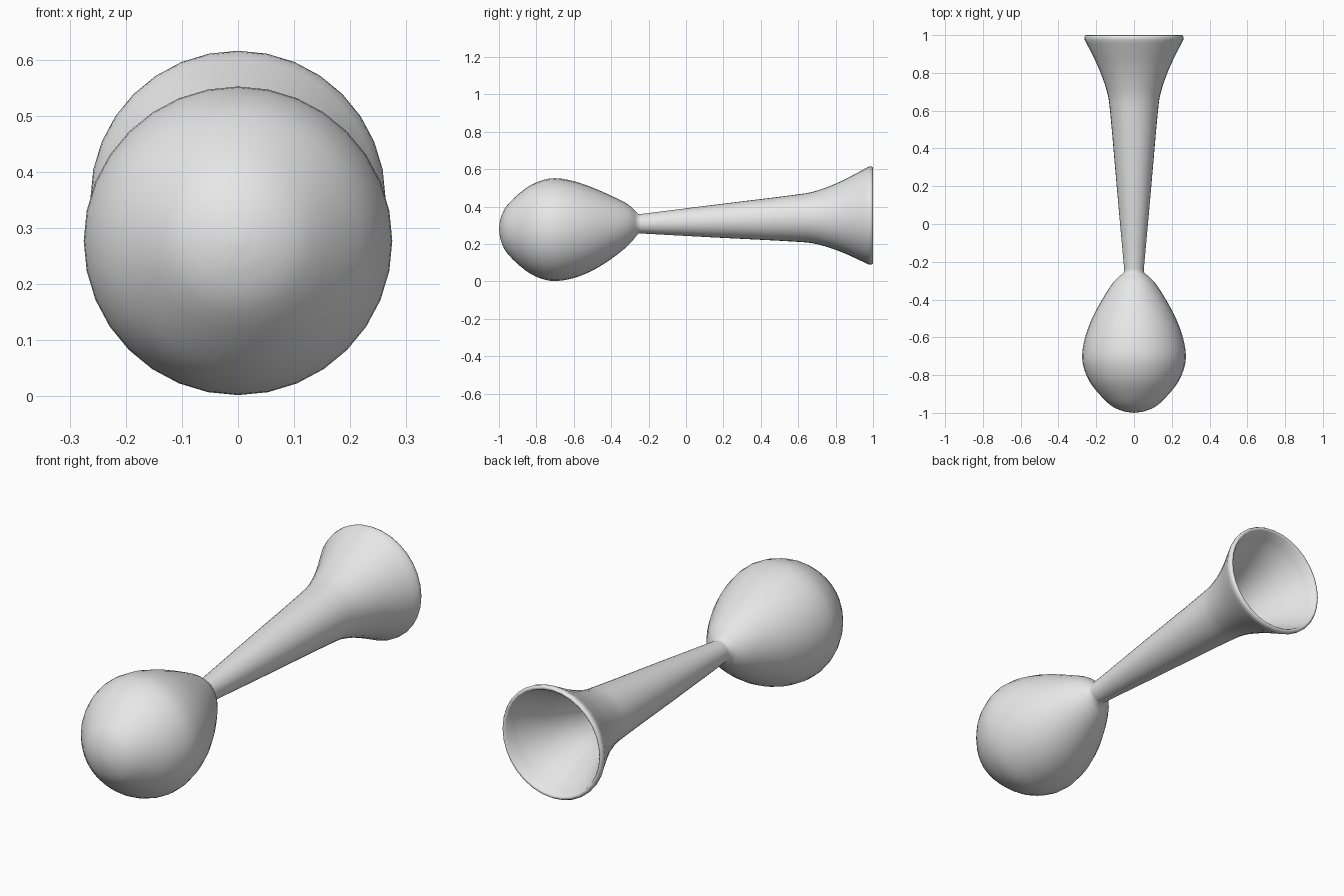
import bpy, bmesh, math
from mathutils import Vector

cube = bpy.data.objects.get("Cube")
if cube:
    bpy.data.objects.remove(cube)

SIDES = 32

# One pale grey for the whole body
grey = bpy.data.materials.new("pale_grey")
grey.use_nodes = True
colour = (0.8, 0.8, 0.8, 1)
grey.diffuse_color = colour
grey.node_tree.nodes["Principled BSDF"].inputs["Base Color"].default_value = colour


def smooth(points, steps=3):
    """Pass a Catmull-Rom curve through the points."""
    pts = [Vector(p) for p in points]
    pts = [2 * pts[0] - pts[1]] + pts + [2 * pts[-1] - pts[-2]]
    out = []
    for a, b, c, d in zip(pts, pts[1:], pts[2:], pts[3:]):
        for i in range(steps):
            t = i / steps
            out.append(b + 0.5 * t * (c - a + t * (2 * a - 5 * b + 4 * c - d
                                                   + t * (3 * (b - c) + d - a))))
    return out + [pts[-2]]


def loft(name, rings):
    """Skin upright circles given as (y, radius, centre height); zero radius is a tip."""
    bm = bmesh.new()
    loops = []
    for y, r, z in rings:
        if r < 1e-4:
            loops.append([bm.verts.new((0, y, z))] * SIDES)
            continue
        angles = [2 * math.pi * i / SIDES for i in range(SIDES)]
        loops.append([bm.verts.new((r * math.sin(a), y, z + r * math.cos(a))) for a in angles])
    for low, high in zip(loops, loops[1:]):
        for i in range(SIDES):
            j = (i + 1) % SIDES
            corners = dict.fromkeys((low[i], low[j], high[j], high[i]))
            bm.faces.new(list(corners)).smooth = True
    bmesh.ops.recalc_face_normals(bm, faces=bm.faces)
    mesh = bpy.data.meshes.new(name)
    bm.to_mesh(mesh)
    bm.free()
    mesh.materials.append(grey)
    obj = bpy.data.objects.new(name, mesh)
    bpy.context.collection.objects.link(obj)
    return obj


def axis(y):
    return 0.317 + 0.036 * y


# Squeeze bulb, from its rounded front tip to the neck
bulb = smooth([(-1, 0, 0.28), (-0.99, 0.06, 0.28), (-0.955, 0.13, 0.279),
               (-0.86, 0.218, 0.278), (-0.78, 0.26, 0.277), (-0.7, 0.275, 0.277),
               (-0.6, 0.259, 0.277), (-0.5, 0.222, 0.28), (-0.4, 0.169, 0.289),
               (-0.31, 0.11, 0.302), (-0.255, 0.052, 0.308)])

# Tapering tube that flares into the bell
horn = smooth([(y, r, axis(y)) for y, r in
               [(-0.24, 0.052), (0.17, 0.089), (0.58, 0.125), (0.7, 0.143),
                (0.82, 0.185), (0.91, 0.228), (0.975, 0.261)]])

# Rounded lip, then the inside of the bell down to a closed throat
lip = [(y, r, axis(y)) for y, r in [(0.99, 0.263), (0.998, 0.258), (1, 0.25), (0.994, 0.244)]]
inside = [(y, r - 0.02, z) for y, r, z in reversed(horn[3:-1])]
throat = [(inside[-1][0] - 0.01, 0, inside[-1][2])]

loft("bulb_and_horn", bulb + horn + lip + inside + throat)
